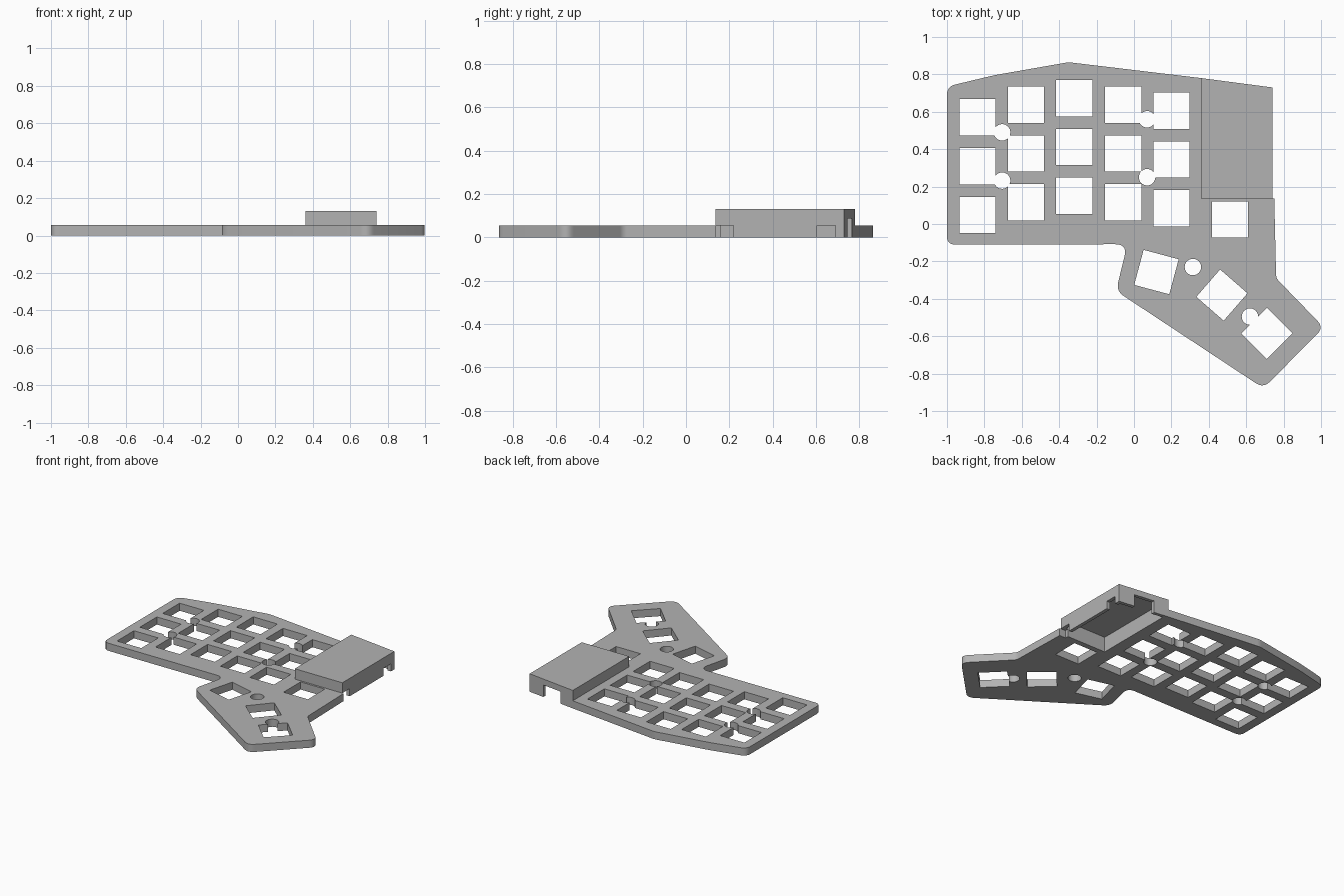
import bpy, bmesh
from math import radians, cos, sin, tau
from mathutils import Vector

cube = bpy.data.objects.get("Cube")
if cube:
    bpy.data.objects.remove(cube, do_unlink=True)

PLATE_H, COVER_H, KEY = 0.055, 0.13, 0.194

grey = bpy.data.materials.new("plain grey")
grey.use_nodes = True
grey.diffuse_color = (0.45, 0.45, 0.45, 1)
grey.node_tree.nodes["Principled BSDF"].inputs["Base Color"].default_value = (0.45, 0.45, 0.45, 1)


def prisms(name, outlines, z0, z1):
    """One object made of upright prisms with the given 2D outlines."""
    bm = bmesh.new()
    for pts in outlines:
        face = bm.faces.new([bm.verts.new((p[0], p[1], z0)) for p in pts])
        top = bmesh.ops.extrude_face_region(bm, geom=[face])["geom"]
        bmesh.ops.translate(bm, vec=(0, 0, z1 - z0),
                            verts=[v for v in top if isinstance(v, bmesh.types.BMVert)])
    bmesh.ops.recalc_face_normals(bm, faces=bm.faces)
    mesh = bpy.data.meshes.new(name)
    bm.to_mesh(mesh)
    bm.free()
    mesh.materials.append(grey)
    obj = bpy.data.objects.new(name, mesh)
    bpy.context.collection.objects.link(obj)
    return obj


def cut(target, outlines, z0, z1):
    """Subtract upright prisms from the target."""
    cutter = prisms("cutter", outlines, z0, z1)
    cutter.hide_render = True
    mod = target.modifiers.new("cut", 'BOOLEAN')
    mod.operation, mod.solver, mod.object = 'DIFFERENCE', 'EXACT', cutter
    bpy.context.view_layer.objects.active = target
    bpy.ops.object.modifier_apply(modifier=mod.name)
    bpy.data.objects.remove(cutter, do_unlink=True)


def rounded(corners, steps=8):
    """Outline from (x, y, trim) corners, rounding those with a trim."""
    out = []
    for i, (x, y, d) in enumerate(corners):
        p = Vector((x, y))
        if not d:
            out.append(p)
            continue
        a = p + (Vector(corners[i - 1][:2]) - p).normalized() * d
        b = p + (Vector(corners[(i + 1) % len(corners)][:2]) - p).normalized() * d
        for s in range(steps + 1):
            t = s / steps
            out.append(a * (1 - t) ** 2 + p * 2 * t * (1 - t) + b * t * t)
    return out


def square(x, y, angle=0):
    r = KEY / 2 ** 0.5
    return [(x + r * cos(radians(angle + 45 + 90 * k)),
             y + r * sin(radians(angle + 45 + 90 * k))) for k in range(4)]


def circle(x, y, r=0.044, n=32):
    return [(x + r * cos(tau * k / n), y + r * sin(tau * k / n)) for k in range(n)]


def rect(x0, x1, y0, y1):
    return [(x0, y0), (x1, y0), (x1, y1), (x0, y1)]


# Key plate, wrapping round the corner where the cover stands
plate = prisms("key_plate", [rounded([
    (-1, -0.11, 0.045), (-0.035, -0.108, 0.065), (-0.096, -0.358, 0.05),
    (0.692, -0.878, 0.05), (1.015, -0.553, 0.05), (0.76, -0.29, 0.02),
    (0.75, 0.135, 0), (0.36, 0.135, 0), (0.36, 0.78, 0),
    (-0.35, 0.865, 0.02), (-0.75, 0.795, 0.05), (-1, 0.735, 0.045)])], 0, PLATE_H)

# Switch openings: five staggered columns, one inner key, three thumb keys
columns = {-0.837: 0.57, -0.577: 0.638, -0.32: 0.673, -0.058: 0.638, 0.2: 0.606}
holes = [square(x, y - 0.261 * row) for x, y in columns.items() for row in range(3)]
holes += [square(0.513, 0.024), square(0.12, -0.257, -15),
          square(0.47, -0.38, -41), square(0.71, -0.585, 45)]
cut(plate, holes, -0.1, 0.2)

# Round screw openings
cut(plate, [circle(x, y) for x, y in (
    (-0.705, 0.49), (-0.705, 0.232), (0.07, 0.56), (0.07, 0.25),
    (0.315, -0.23), (0.62, -0.495))], -0.1, 0.2)

# Controller cover: hollow box open below, with side and back notches
cover = prisms("controller_cover",
               [[(0.36, 0.135), (0.74, 0.135), (0.74, 0.73), (0.36, 0.78)]], 0, COVER_H)
cut(cover, [[(0.385, 0.16), (0.715, 0.16), (0.715, 0.708), (0.385, 0.752)]], -0.1, COVER_H - 0.02)
cut(cover, [rect(0.7, 0.8, 0.12, 0.22), rect(0.7, 0.8, 0.605, 0.69)], -0.1, PLATE_H)
cut(cover, [rect(0.47, 0.62, 0.65, 0.85)], -0.1, 0.087)

# Smooth the rounded walls, keep all edges crisp
for obj in (plate, cover):
    bpy.ops.object.select_all(action='DESELECT')
    obj.select_set(True)
    bpy.context.view_layer.objects.active = obj
    bpy.ops.object.shade_smooth_by_angle(angle=radians(30))
